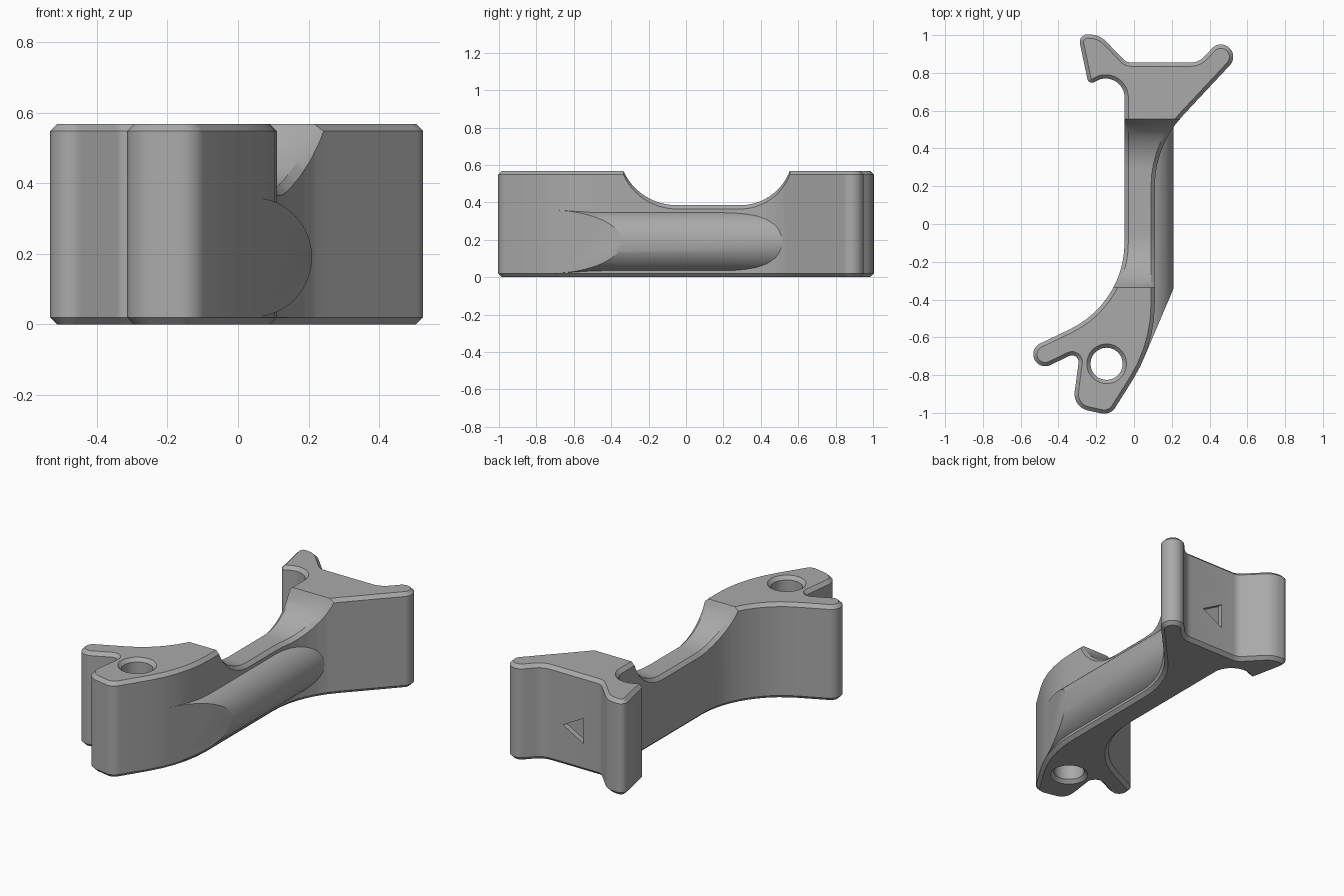
import bpy, bmesh, math
from mathutils import Vector

cube = bpy.data.objects.get("Cube")
if cube:
    bpy.data.objects.remove(cube, do_unlink=True)

HEIGHT, CHAMFER = 0.568, 0.02

grey = bpy.data.materials.new("plain_grey")
grey.use_nodes = True
grey.diffuse_color = (0.4, 0.4, 0.4, 1)
grey.node_tree.nodes["Principled BSDF"].inputs["Base Color"].default_value = (0.4, 0.4, 0.4, 1)


def make_object(name, bm):
    bmesh.ops.recalc_face_normals(bm, faces=bm.faces[:])
    mesh = bpy.data.meshes.new(name)
    bm.to_mesh(mesh)
    bm.free()
    mesh.materials.append(grey)
    ob = bpy.data.objects.new(name, mesh)
    bpy.context.collection.objects.link(ob)
    return ob


def smooth(ob):
    for p in ob.data.polygons:
        p.use_smooth = True
    ob.data.set_sharp_from_angle(angle=math.radians(28))


def loft(rings):
    """Closed solid through rings of equal point count."""
    bm = bmesh.new()
    rows = [[bm.verts.new(p) for p in ring] for ring in rings]
    n = len(rows[0])
    for a, b in zip(rows, rows[1:]):
        for i in range(n):
            j = (i + 1) % n
            bm.faces.new((a[i], a[j], b[j], b[i]))
    bm.faces.new(rows[0])
    bm.faces.new(rows[-1])
    return bm


def fillet(corners):
    """Round every corner (x, y, radius) of a closed polygon."""
    pts = []
    for i, (x, y, r) in enumerate(corners):
        p = Vector((x, y))
        a = (Vector(corners[i - 1][:2]) - p).normalized()
        b = (Vector(corners[(i + 1) % len(corners)][:2]) - p).normalized()
        half = a.angle(b) / 2
        centre = p + (a + b).normalized() * (r / math.sin(half))
        start = p + a * (r / math.tan(half)) - centre
        end = p + b * (r / math.tan(half)) - centre
        turn = math.pi - 2 * half
        steps = max(4, round(math.degrees(turn) / 6))
        for k in range(steps + 1):
            t = k / steps
            arc = start * math.sin((1 - t) * turn) + end * math.sin(t * turn)
            pts.append(centre + arc / math.sin(turn))
    return pts


def inset(pts, d):
    """Move a clockwise outline inwards."""
    out = []
    for i, p in enumerate(pts):
        e = (p - pts[i - 1]).normalized()
        f = (pts[(i + 1) % len(pts)] - p).normalized()
        m = (Vector((e.y, -e.x)) + Vector((f.y, -f.x))).normalized()
        out.append(p + m * (d / max(0.5, m.dot(Vector((e.y, -e.x))))))
    return out


def cut(target, cutter):
    mod = target.modifiers.new("cut", 'BOOLEAN')
    mod.operation = 'DIFFERENCE'
    mod.solver = 'EXACT'
    mod.object = cutter
    bpy.context.view_layer.objects.active = target
    bpy.ops.object.modifier_apply(modifier=mod.name)
    bpy.data.objects.remove(cutter, do_unlink=True)


# Body outline, clockwise from the right wall
corners = [
    (0.11, 0.415, 0.55), (0.11, -0.64, 0.75),
    (-0.125, -1.013, 0.07), (-0.325, -0.97, 0.09),          # rounded foot
    (-0.285, -0.671, 0.035),                               # notch
    (-0.50, -0.774, 0.0625), (-0.554, -0.66, 0.0625),       # front prong
    (-0.05, -0.419, 0.51),
    (-0.05, 0.838, 0.10),
    (-0.24, 0.735, 0.025), (-0.297, 1.007, 0.04), (-0.18, 1.0, 0.12),  # back hook
    (-0.04, 0.855, 0.06), (0.343, 0.855, 0.10),
    (0.457, 0.977, 0.0645), (0.552, 0.888, 0.0645),         # back prong
]
outer = fillet(corners)
inner = inset(outer, CHAMFER)
levels = [(inner, 0), (outer, CHAMFER), (outer, HEIGHT - CHAMFER), (inner, HEIGHT)]
bm = loft([[(p.x, p.y, z) for p in ring] for ring, z in levels])

# Scooped saddle: slice across, then lower the top along two arcs
DEPTH = 0.183
saddle = [(-0.05, -0.335, -1), (0.29, 0.555, 1)]


def arc_radius(flat, rim):
    return ((rim - flat) ** 2 + DEPTH ** 2) / (2 * DEPTH)


def drop(y):
    for flat, rim, side in saddle:
        d = (y - flat) * side
        if d > 0:
            r = arc_radius(flat, rim)
            if d >= abs(rim - flat) - 1e-5:
                return 0
            return DEPTH - r + math.sqrt(r * r - d * d)
    return DEPTH


for flat, rim, side in saddle:
    r = arc_radius(flat, rim)
    top = math.asin(abs(rim - flat) / r)
    for k in range(13):
        y = flat + side * r * math.sin(top * k / 12)
        bmesh.ops.bisect_plane(bm, geom=bm.verts[:] + bm.edges[:] + bm.faces[:],
                               dist=1e-5, plane_co=(0, y, 0), plane_no=(0, 1, 0))
for v in bm.verts:
    if v.co.z > HEIGHT / 2:
        v.co.z -= drop(v.co.y)
body = make_object("lever_body", bm)

# Pivot hole with flared rims
flare = [(0.115, -0.01), (0.085, 0.02), (0.085, HEIGHT - 0.02), (0.115, HEIGHT + 0.01)]
turns = [math.tau * i / 48 for i in range(48)]
cut(body, make_object("hole_cutter", loft(
    [[(-0.145 + r * math.cos(a), -0.74 + r * math.sin(a), z) for a in turns]
     for r, z in flare])))

# Triangular recess in the back face
triangle = [(0.21, 0.24), (0.075, 0.165), (0.075, 0.315)]
cut(body, make_object("recess_cutter", loft(
    [[(x, y, z) for x, z in triangle] for y in (0.825, 0.9)])))
smooth(body)

# Half-round rib along the right wall, its front end sliced at a slant
R, CX, CZ = 0.17, 0.04, 0.19
span = math.acos(0.01 / R)
profile = [(CX + R * math.cos(a), CZ + R * math.sin(a))
           for a in (span * (i / 16 - 1) for i in range(33))]
rib = make_object("side_rib", loft([
    [(x, -0.34 - (CX + R - x) * 2.35, z) for x, z in profile],
    [(x, 0.53, z) for x, z in profile]]))
smooth(rib)
